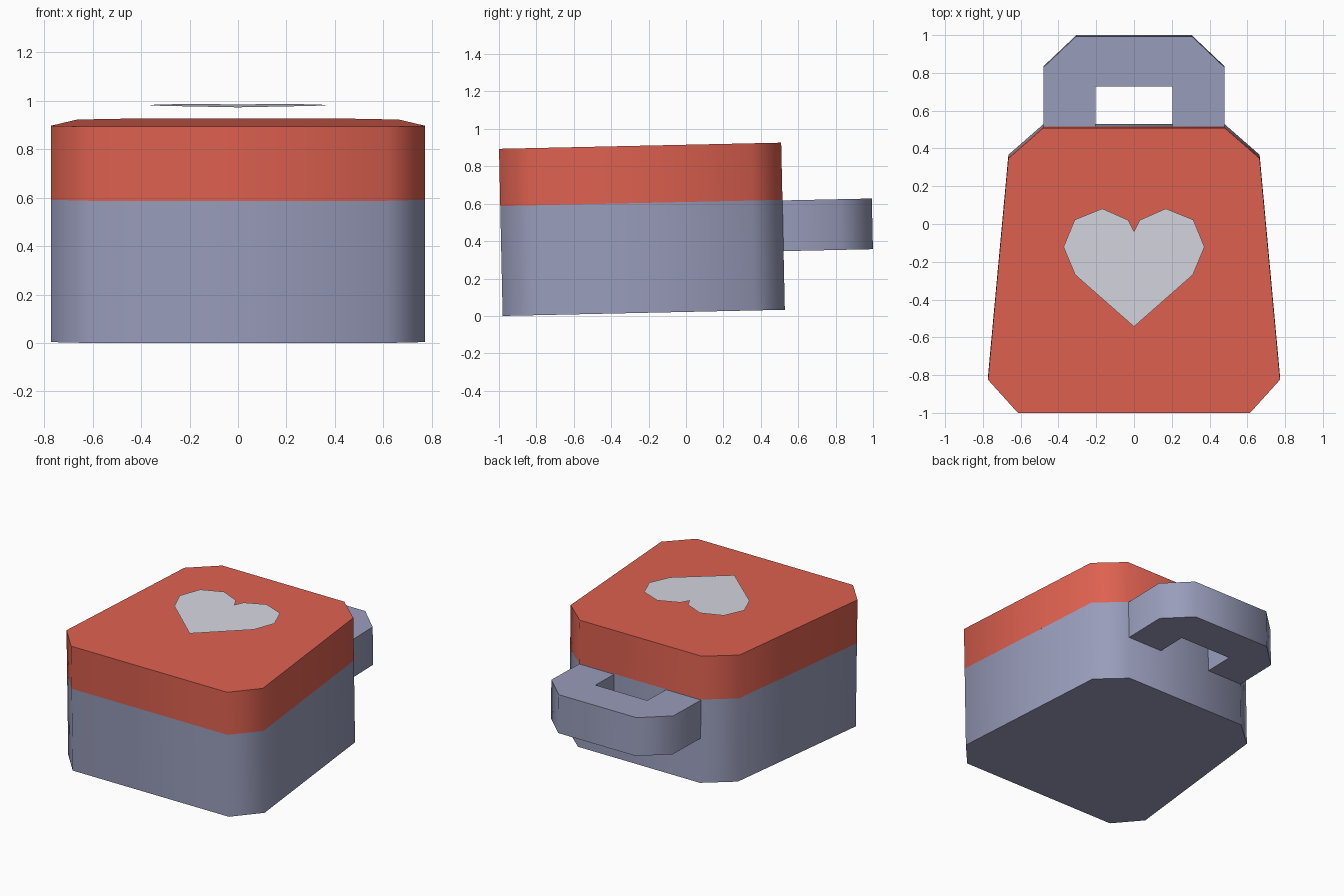
import bpy
import bmesh
import math
from mathutils import Matrix

cube = bpy.data.objects.get("Cube")
if cube:
    bpy.data.objects.remove(cube, do_unlink=True)

# The whole case leans slightly forward
TILT = Matrix.Rotation(math.radians(1.25), 4, 'X')
BASE, SEAM, TOP = 0.0214, 0.609, 0.915


def srgb(r, g, b):
    return tuple(((c / 255 + 0.055) / 1.055) ** 2.4 for c in (r, g, b)) + (1.0,)


def material(name, color):
    mat = bpy.data.materials.new(name)
    mat.use_nodes = True
    mat.diffuse_color = color
    mat.node_tree.nodes["Principled BSDF"].inputs["Base Color"].default_value = color
    return mat


def mirrored(half):
    """Close a right-hand outline by reflecting it across x = 0."""
    return half + [(-x, y) for x, y in reversed(half) if x > 0]


def make_part(name, outline, bottom, top, mat):
    """Flat outline, extruded upwards when top is above bottom."""
    bm = bmesh.new()
    face = bm.faces.new([bm.verts.new((x, y, bottom)) for x, y in outline])
    if top > bottom:
        moved = bmesh.ops.extrude_face_region(bm, geom=[face], use_keep_orig=True)
        verts = [v for v in moved["geom"] if isinstance(v, bmesh.types.BMVert)]
        bmesh.ops.translate(bm, verts=verts, vec=(0, 0, top - bottom))
        bmesh.ops.recalc_face_normals(bm, faces=bm.faces)
    elif face.normal.z < 0:
        face.normal_flip()
    bm.transform(TILT)
    mesh = bpy.data.meshes.new(name)
    bm.to_mesh(mesh)
    bm.free()
    mesh.materials.append(mat)
    obj = bpy.data.objects.new(name, mesh)
    bpy.context.collection.objects.link(obj)
    bpy.ops.object.select_all(action='DESELECT')
    obj.select_set(True)
    bpy.context.view_layer.objects.active = obj
    bpy.ops.object.shade_smooth_by_angle(angle=math.radians(60))
    return obj


red = material("lid red", srgb(222, 97, 80))
blue = material("slate blue", srgb(153, 157, 187))
silver = material("silver", srgb(214, 214, 225))

# Tapered case and lid share one chamfered outline
case = mirrored([(0.615, -0.98), (0.773, -0.805), (0.665, 0.367), (0.48, 0.529)])
make_part("case_body", case, BASE, SEAM, blue)
make_part("case_lid", case, SEAM, TOP, red)

# U-shaped rear handle
handle = mirrored([(0.204, 0.529), (0.48, 0.529), (0.48, 0.842), (0.306, 1.007)])
handle += [(-0.204, 0.741), (0.204, 0.741)]
make_part("rear_handle", handle, 0.335, 0.606, blue)

# Thin heart emblem hovering above the lid
heart = mirrored([(0, -0.522), (0.312, -0.247), (0.373, -0.1), (0.314, 0.044),
                  (0.168, 0.103), (0.03, 0.042), (0, -0.018)])
make_part("heart_emblem", heart, 0.985, 0.985, silver)
